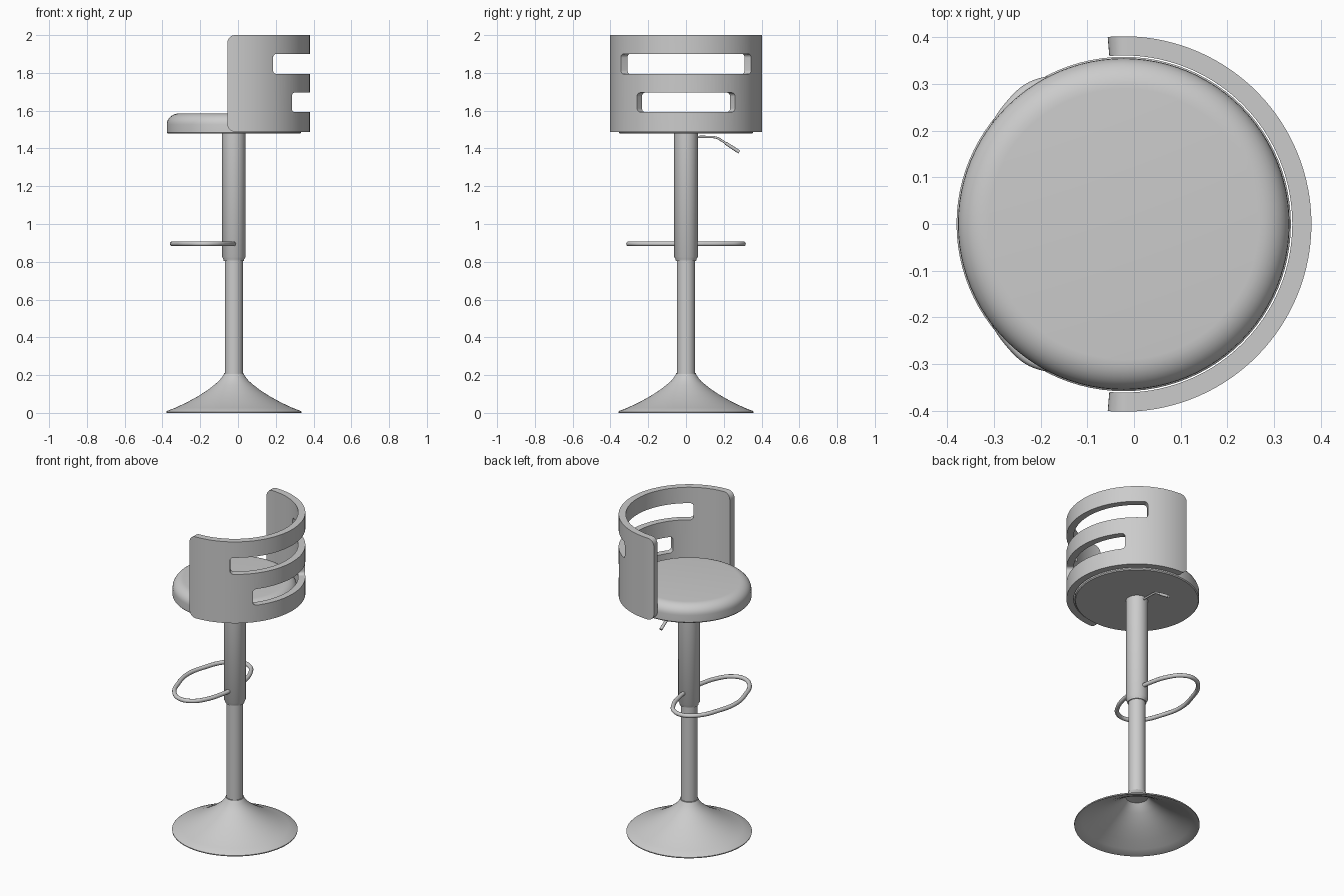
import bpy, bmesh
from math import sin, cos, pi, radians, sqrt

if "Cube" in bpy.data.objects:
    bpy.data.objects.remove(bpy.data.objects["Cube"])

CX = -0.022  # axis of the stool


def finish(name, bm, angle=35):
    bmesh.ops.remove_doubles(bm, verts=bm.verts, dist=1e-5)
    bmesh.ops.recalc_face_normals(bm, faces=bm.faces)
    me = bpy.data.meshes.new(name)
    bm.to_mesh(me)
    bm.free()
    ob = bpy.data.objects.new(name, me)
    bpy.context.collection.objects.link(ob)
    ob.location.x = CX
    smooth(ob, angle)
    return ob


def smooth(ob, angle=35):
    bpy.ops.object.select_all(action='DESELECT')
    ob.select_set(True)
    bpy.context.view_layer.objects.active = ob
    bpy.ops.object.shade_smooth_by_angle(angle=radians(angle))


def lathe(name, profile, steps=96):
    bm = bmesh.new()
    vs = [bm.verts.new((r, 0, z)) for r, z in profile]
    es = [bm.edges.new(p) for p in zip(vs, vs[1:])]
    bmesh.ops.spin(bm, geom=vs + es, cent=(0, 0, 0), axis=(0, 0, 1),
                   angle=2 * pi, steps=steps, use_merge=False)
    return finish(name, bm)


def curved_panel(name, r0, r1, half, z0, z1, rc):
    """Arc-shaped slab around +x with rounded corners of radius rc."""
    rm = (r0 + r1) / 2
    da = rc / rm
    corner = [1 - cos(i / 8 * pi / 2) for i in range(9)]
    n = 64
    angs = [-half + da * t for t in corner]
    angs += [-half + da + 2 * (half - da) * i / n for i in range(1, n)]
    angs += [half - da * t for t in reversed(corner)]
    bm = bmesh.new()
    cols = []
    for a in angs:
        u = max(0, 1 - (half - abs(a)) / da)
        inset = rc * (1 - sqrt(max(0, 1 - u * u)))
        cols.append([bm.verts.new((r * cos(a), r * sin(a), z)) for r, z in
                     ((r0, z0 + inset), (r1, z0 + inset), (r1, z1 - inset), (r0, z1 - inset))])
    for c, d in zip(cols, cols[1:]):
        for i in range(4):
            j = (i + 1) % 4
            bm.faces.new((c[i], c[j], d[j], d[i]))
    bm.faces.new(cols[0])
    bm.faces.new(cols[-1])
    return finish(name, bm)


def tube(name, points, radius):
    cu = bpy.data.curves.new(name, 'CURVE')
    cu.dimensions = '3D'
    cu.bevel_depth = radius
    cu.bevel_resolution = 4
    cu.use_fill_caps = True
    cu.resolution_u = 10
    sp = cu.splines.new('BEZIER')
    sp.bezier_points.add(len(points) - 1)
    for bp, p in zip(sp.bezier_points, points):
        bp.co = p
        bp.handle_left_type = bp.handle_right_type = 'AUTO'
    ob = bpy.data.objects.new(name, cu)
    bpy.context.collection.objects.link(ob)
    ob.location.x = CX
    return ob


# Trumpet base, hollow underneath
outer = [(0.048, 0.212), (0.053, 0.205), (0.062, 0.19), (0.08, 0.168), (0.105, 0.147),
         (0.14, 0.12), (0.19, 0.088), (0.25, 0.055), (0.31, 0.027), (0.352, 0.011), (0.358, 0.006), (0.357, 0)]
inner = [(0.35, 0.0)] + [(r, z - 0.008) for r, z in reversed(outer[2:9])] + [(0.0, 0.19)]
lathe("base", outer + inner)

# Gas-lift column: thin lower post, collar, wide upper sleeve
lathe("lower_post", [(0, 0.192), (0.048, 0.192), (0.048, 0.84), (0, 0.84)], 48)
lathe("base_collar", [(0.046, 0.2), (0.052, 0.2), (0.052, 0.212), (0.046, 0.212)], 48)
lathe("upper_sleeve", [(0, 0.805), (0.054, 0.805), (0.055, 0.814), (0.0625, 0.826),
                       (0.0625, 1.482), (0, 1.482)], 48)

# Round cushion with a softly rolled top edge
roll = [(0.29 + 0.065 * cos(t * pi / 16), 1.527 + 0.058 * sin(t * pi / 16)) for t in range(9)]
lathe("seat", [(0, 1.478), (0.35, 1.478), (0.355, 1.484)] + roll + [(0, 1.585)])

# Wraparound backrest with two slots
back = curved_panel("backrest", 0.361, 0.402, radians(94.9), 1.488, 2.0, 0.04)
for half, z0, z1 in ((59, 1.795, 1.9), (40.2, 1.593, 1.695)):
    cutter = curved_panel("slot_cutter", 0.3, 0.46, radians(half), z0, z1, 0.02)
    mod = back.modifiers.new("slot", 'BOOLEAN')
    mod.operation = 'DIFFERENCE'
    mod.solver = 'EXACT'
    mod.object = cutter
    bpy.context.view_layer.objects.active = back
    bpy.ops.object.modifier_apply(modifier=mod.name)
    bpy.data.objects.remove(cutter)
smooth(back)

# Footrest loop, mirrored about the y = 0 plane
half_loop = [(0, 0.045), (-0.008, 0.1), (-0.045, 0.22), (-0.1, 0.288), (-0.17, 0.302),
             (-0.245, 0.25), (-0.3, 0.13)]
loop = [(x, -y, 0.895) for x, y in half_loop] + [(-0.326, 0, 0.895)]
loop += [(x, y, 0.895) for x, y in reversed(half_loop)]
tube("footrest", loop, 0.0125)

# Height lever under the seat
tube("height_lever", [(0, 0.05, 1.461), (0, 0.11, 1.461), (0, 0.16, 1.457),
                      (0, 0.195, 1.438), (0, 0.23, 1.413)], 0.006)
tube("lever_grip", [(0, 0.21, 1.428), (0, 0.282, 1.381)], 0.009)
